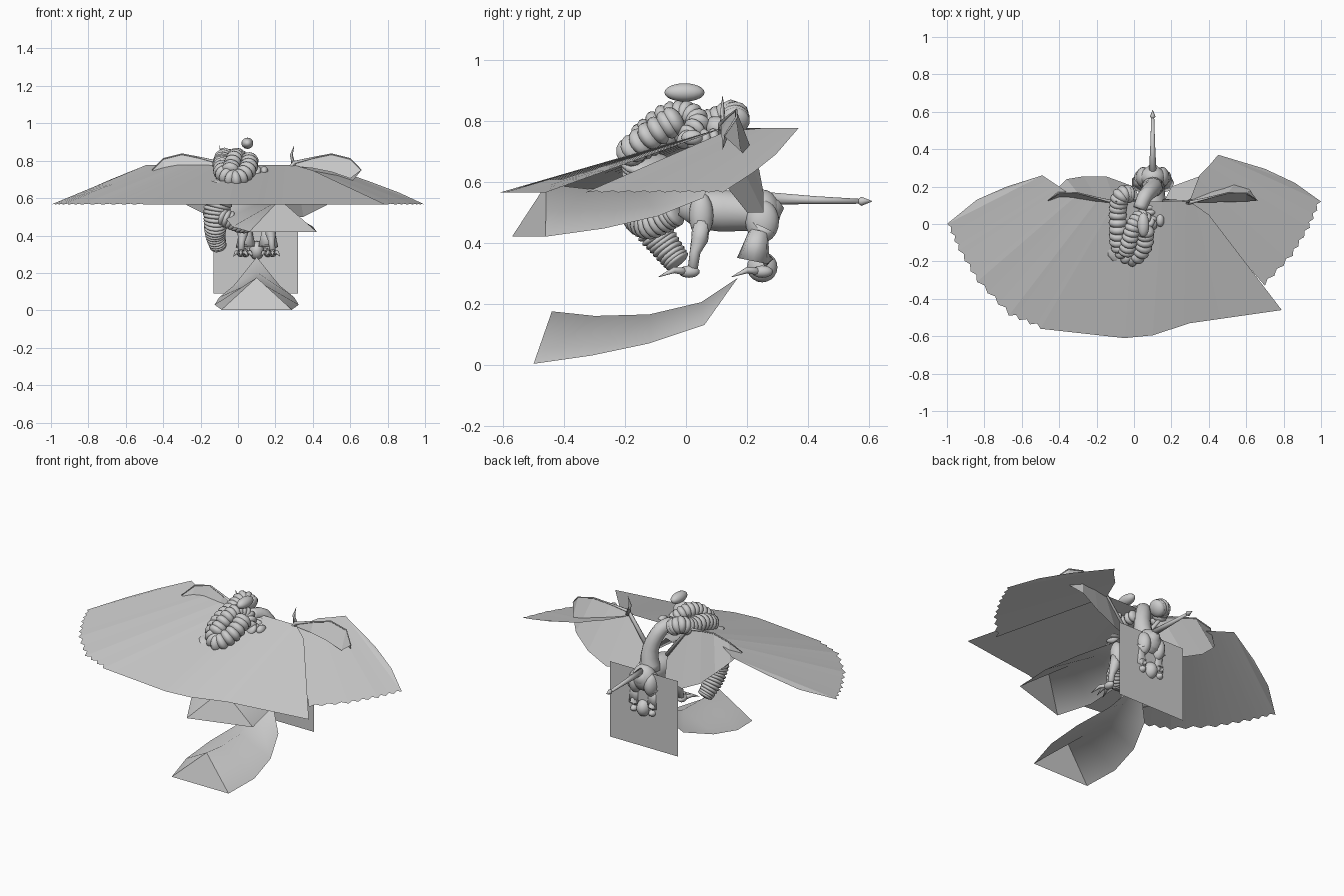
import bpy, bmesh, math
from mathutils import Vector, Matrix

if "Cube" in bpy.data.objects:
    bpy.data.objects.remove(bpy.data.objects["Cube"], do_unlink=True)

grey = bpy.data.materials.new("stone_grey")
grey.use_nodes = True
colour = (0.6, 0.6, 0.6, 1)
grey.diffuse_color = colour
grey.node_tree.nodes["Principled BSDF"].inputs["Base Color"].default_value = colour
CX = 0.1  # body centre line


def finish(name, bm, smooth=True):
    me = bpy.data.meshes.new(name)
    bm.to_mesh(me)
    bm.free()
    me.materials.append(grey)
    for p in me.polygons:
        p.use_smooth = smooth
    ob = bpy.data.objects.new(name, me)
    bpy.context.collection.objects.link(ob)
    return ob


def grid(name, rows, smooth=False):
    """Sheet spanned between equally long rows of points."""
    bm = bmesh.new()
    vs = [[bm.verts.new(p) for p in r] for r in rows]
    for a, b in zip(vs, vs[1:]):
        for i in range(len(a) - 1):
            bm.faces.new((a[i], a[i + 1], b[i + 1], b[i]))
    bmesh.ops.remove_doubles(bm, verts=bm.verts, dist=0.0005)
    bmesh.ops.recalc_face_normals(bm, faces=bm.faces)
    return finish(name, bm, smooth)


def resample(points, n):
    """Straight subdivision of a polyline."""
    pts = [Vector(p) for p in points]
    return [a.lerp(b, i / n) for a, b in zip(pts, pts[1:]) for i in range(n)] + [pts[-1]]


def canopy(name, ridge, rim, first, last, n=6):
    """Sheet from ridge to rim, saw-toothed between two rim points."""
    top, low = resample(ridge, n), resample(rim, n)
    for i in range(first * n + 1, last * n, 2):
        low[i] = low[i].lerp(top[i], 0.025)
    grid(name, [top, low])


def spline(points, n):
    """Smooth path through the points."""
    pts = [Vector(p) for p in points]
    pts = [pts[0]] + pts + [pts[-1]]
    out = []
    for a, b, c, d in zip(pts, pts[1:], pts[2:], pts[3:]):
        for i in range(n):
            t = i / n
            out.append(0.5 * (2 * b + (c - a) * t + (2 * a - 5 * b + 4 * c - d) * t * t
                              + (3 * b - a - 3 * c + d) * t ** 3))
    return out + [pts[-1]]


def beads(name, points, n, radii, flat=0.5):
    """Ribbed body: flattened balls strung along a path."""
    bm = bmesh.new()
    path = spline(points, n)
    for i, p in enumerate(path):
        way = path[min(i + 1, len(path) - 1)] - path[max(i - 1, 0)]
        r = radii[0] + (radii[1] - radii[0]) * i / (len(path) - 1)
        new = bmesh.ops.create_uvsphere(bm, u_segments=14, v_segments=8, radius=r)["verts"]
        turn = way.to_track_quat('Z', 'Y')
        for v in new:
            v.co = turn @ Vector((v.co.x, v.co.y, v.co.z * flat)) + p
    return finish(name, bm)


def tube(name, points, radii, sides=12):
    """Tapering limb with one radius for each point."""
    bm = bmesh.new()
    pts = [Vector(p) for p in points]
    rings = []
    for i, p in enumerate(pts):
        way = pts[min(i + 1, len(pts) - 1)] - pts[max(i - 1, 0)]
        turn = way.to_track_quat('Z', 'Y')
        rings.append([bm.verts.new(p + turn @ Vector((radii[i] * math.cos(a), radii[i] * math.sin(a), 0)))
                      for a in (math.tau * k / sides for k in range(sides))])
    for a, b in zip(rings, rings[1:]):
        for k in range(sides):
            bm.faces.new((a[k], a[(k + 1) % sides], b[(k + 1) % sides], b[k]))
    bm.faces.new(rings[0][::-1])
    bm.faces.new(rings[-1])
    return finish(name, bm)


def ball(name, centre, size):
    bm = bmesh.new()
    bmesh.ops.create_uvsphere(bm, u_segments=18, v_segments=10, radius=1)
    for v in bm.verts:
        v.co = Vector([c + s * q for c, s, q in zip(centre, size, v.co)])
    return finish(name, bm)


# Great canopy: high rear ridge falling to a low rim
HI, LO = 0.777, 0.565
corner = (-0.49, 0.26, HI)
ridge = [corner] * 4 + [(-0.4, 0.2, HI), (-0.32, 0.14, HI), (-0.2, 0.12, HI), (-0.1, 0.12, HI),
         (0, 0.12, HI), (0.15, 0.12, HI), (0.3, 0.12, HI), (0.4, 0.05, 0.748)]
rim = [corner, (-0.68, 0.2, 0.7), (-0.84, 0.13, 0.63), (-1, 0, LO), (-0.94, -0.14, LO),
       (-0.84, -0.31, LO), (-0.67, -0.49, LO), (-0.5, -0.56, LO), (-0.05, -0.61, LO),
       (0.1, -0.595, LO), (0.3, -0.53, LO), (0.79, -0.46, LO)]
canopy("canopy_main", ridge, rim, 3, 7)

# Side canopy, tucked under the main sheet
corner = (0.45, 0.37, HI)
ridge = [corner] * 4 + [(0.4, 0.31, HI), (0.35, 0.26, HI), (0.3, 0.13, HI - 0.012)]
rim = [corner, (0.7, 0.295, 0.69), (0.86, 0.22, 0.63), (1, 0.12, LO), (0.94, -0.02, LO),
       (0.85, -0.17, LO), (0.7, -0.33, LO)]
canopy("canopy_side", ridge, rim, 3, 6)

# Two keeled sails of the same shape, measured from the rear tip
keel = [(0, -0.61, 0.175), (0, -0.47, 0.16), (0, -0.29, 0.165), (0, -0.12, 0.205), (0, 0, 0.285)]
hem = [(0.188, -0.67, 0.003), (0.225, -0.48, 0.03), (0.2, -0.29, 0.07), (0.125, -0.11, 0.13), (0, 0, 0.285)]
for name, tip, turn in (("lower_sail", (CX, 0.17, 0), 0), ("upper_sail", (0.045, 0.125, 0.417), 17)):
    place = Matrix.Translation(tip) @ Matrix.Rotation(math.radians(turn), 4, 'Z')
    left, middle, right = [[place @ Vector((s * x, y, z)) for x, y, z in row]
                           for s, row in ((1, hem), (1, keel), (-1, hem))]
    grid(name, [left, middle, right], True)
    grid(name + "_front", [[left[0], right[0]], [middle[0], middle[0]]])

# Upright panel
grid("rear_panel", [[(-0.13, 0.26, z), (0.32, 0.26, z)] for z in (0.09, 0.54)])

# Small wings, mirrored about the body
for side, s in (("left", 1), ("right", -1)):
    def at(x, y, z):
        return (CX + s * x, y, z)
    bone = [at(0.06, 0.12, 0.6), at(0.2, 0.115, 0.79), at(0.3, 0.14, 0.815), at(0.4, 0.165, 0.835),
            at(0.5, 0.165, 0.81), at(0.56, 0.125, 0.75)]
    trail = [at(0.1, 0.2, 0.5), at(0.25, 0.255, 0.5), at(0.37, 0.255, 0.56), at(0.46, 0.24, 0.64),
             at(0.52, 0.18, 0.7), at(0.56, 0.125, 0.75)]
    flap = [at(0.2, 0.115, 0.77), at(0.3, 0.115, 0.76), at(0.4, 0.118, 0.74), at(0.5, 0.12, 0.705),
            at(0.56, 0.125, 0.75)]
    grid(side + "_wing_membrane", [bone, trail])
    grid(side + "_wing_flap", [bone[1:], flap])
    tube(side + "_wing_bone", bone, [0.014, 0.01, 0.005, 0.004, 0.004, 0.002], 8)
    tube(side + "_wing_thorn", [at(0.2, 0.12, 0.77), at(0.185, 0.12, 0.83), at(0.2, 0.12, 0.88)],
         [0.014, 0.008, 0.001], 8)

    # Legs, feet and claws
    ball(side + "_shoulder", at(0.065, 0.05, 0.49), (0.035, 0.04, 0.075))
    tube(side + "_front_leg", [at(0.07, 0.05, 0.47), at(0.075, 0.045, 0.41), at(0.08, 0.03, 0.37), at(0.085, 0.02, 0.3)],
         [0.03, 0.028, 0.018, 0.016])
    ball(side + "_thigh", at(0.05, 0.25, 0.47), (0.04, 0.055, 0.07))
    tube(side + "_hind_leg", [at(0.055, 0.25, 0.45), at(0.06, 0.22, 0.385), at(0.06, 0.27, 0.34), at(0.06, 0.25, 0.3)],
         [0.045, 0.03, 0.018, 0.018])
    tube(side + "_leg_fringe", [at(0.06, 0.24, 0.44), at(0.06, 0.22, 0.34)], [0.032, 0.055], 7)
    for foot, x, y in (("front", 0.085, 0.01), ("hind", 0.06, 0.25)):
        ball(f"{side}_{foot}_foot", at(x, y, 0.305), (0.022, 0.035, 0.02))
        for k in (-1, 0, 1):
            tube(f"{side}_{foot}_claw", [at(x, y, 0.305), at(x + k * 0.025, y - 0.05, 0.31),
                                         at(x + k * 0.04, y - 0.1, 0.288)], [0.014, 0.01, 0.001], 8)

# Torso, rump and pointed tail
tube("torso", [(CX, -0.02, 0.52), (CX, 0.04, 0.51), (CX, 0.12, 0.505), (CX, 0.2, 0.5), (CX, 0.27, 0.5), (CX, 0.31, 0.53)],
     [0.03, 0.065, 0.07, 0.062, 0.065, 0.02], 18)
ball("rump", (CX, 0.25, 0.5), (0.07, 0.06, 0.075))
ball("rump_ball", (CX, 0.25, 0.32), (0.04, 0.05, 0.05))
tube("tail", [(CX, 0.28, 0.545), (CX, 0.42, 0.54), (CX, 0.57, 0.536)], [0.02, 0.013, 0.008])
tube("tail_tip", [(CX, 0.56, 0.536), (CX, 0.575, 0.536), (CX, 0.61, 0.536)], [0.004, 0.015, 0.001], 8)

# Ribbed coils above the canopy
tube("neck", spline([(CX, 0.2, 0.53), (0.1, 0.19, 0.65), (0.06, 0.15, 0.76), (0.03, 0.08, 0.78)], 3),
     [0.06, 0.055, 0.05, 0.046, 0.044, 0.042, 0.04, 0.038, 0.036, 0.034])
beads("upper_coil", [(-0.03, 0.16, 0.8), (-0.07, 0.15, 0.82), (-0.085, 0.08, 0.79), (-0.085, -0.03, 0.77),
                     (-0.075, -0.12, 0.73), (-0.01, -0.18, 0.7), (0.05, -0.12, 0.75),
                     (0.06, -0.04, 0.8)], 3, (0.05, 0.05), 0.6)
beads("inner_coil", [(-0.04, -0.14, 0.75), (-0.02, -0.07, 0.81), (0, 0.0, 0.825), (0.04, 0.04, 0.79),
                     (0.09, 0.0, 0.74), (0.08, 0.09, 0.74)], 3, (0.048, 0.035), 0.6)
ball("head", (0.05, -0.005, 0.893), (0.032, 0.066, 0.03))
ball("side_knob", (0.14, 0.02, 0.745), (0.022, 0.035, 0.025))

# Ribbed coils hanging below
beads("hanging_coil", [(-0.07, -0.13, 0.66), (-0.11, -0.13, 0.56), (-0.12, -0.12, 0.47),
                       (-0.12, -0.075, 0.4), (-0.105, -0.03, 0.34)], 5, (0.085, 0.045), 0.3)
beads("belly_coil", [(-0.15, -0.1, 0.53), (-0.06, -0.16, 0.49), (0.03, -0.12, 0.46),
                     (0.08, -0.04, 0.5)], 6, (0.05, 0.05), 0.4)
